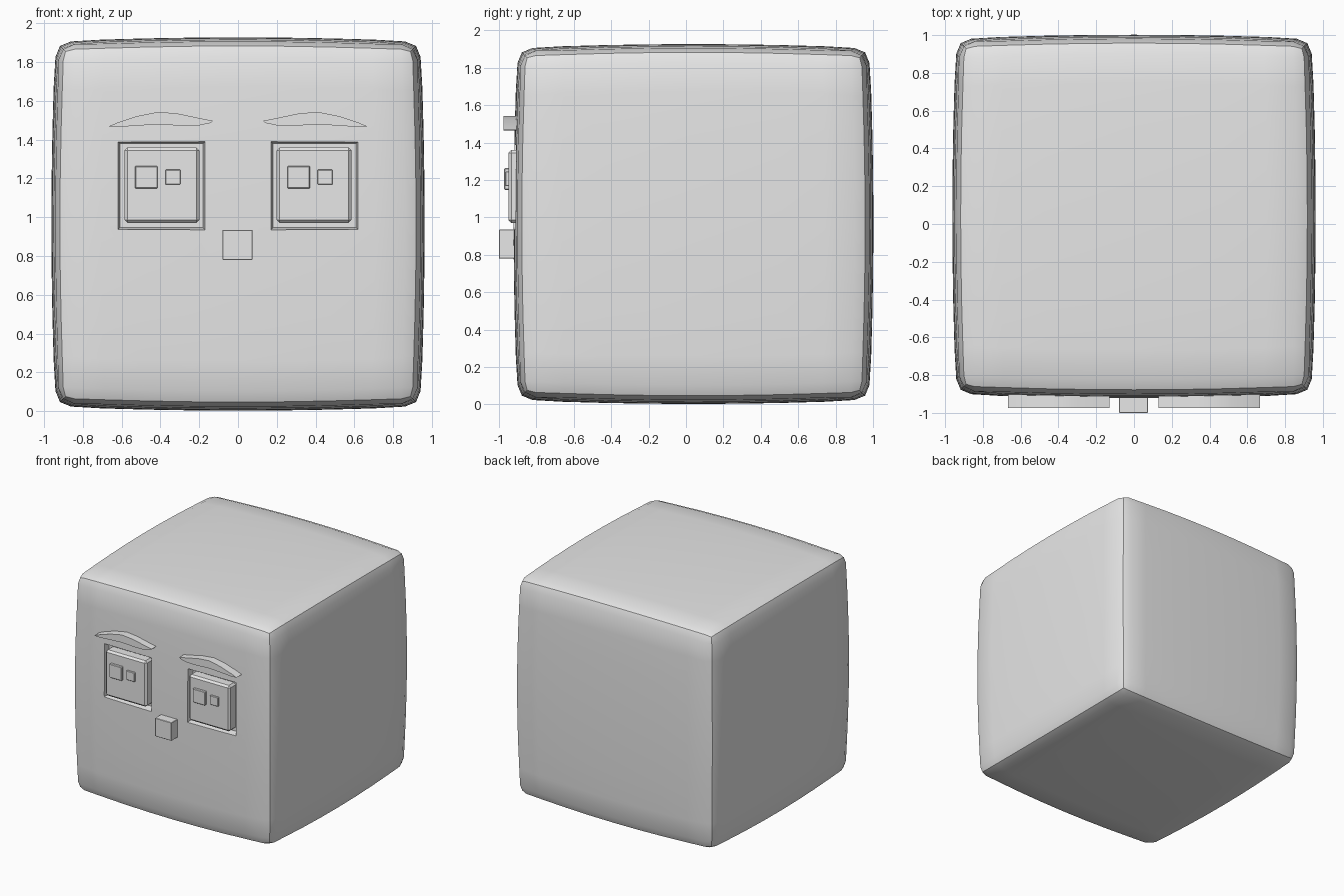
import bpy, bmesh, math
from mathutils import Vector

if "Cube" in bpy.data.objects:
    bpy.data.objects.remove(bpy.data.objects["Cube"], do_unlink=True)

# Single plain material
grey = bpy.data.materials.new("light grey")
grey.use_nodes = True
colour = (0.8, 0.8, 0.8, 1)
grey.diffuse_color = colour
grey.node_tree.nodes["Principled BSDF"].inputs["Base Color"].default_value = colour


def finish(name, bm, bevel=0.0, segments=1):
    """Optionally bevel the hard edges, then make an object."""
    if bevel:
        hard = [e for e in bm.edges if e.calc_face_angle(0) > math.radians(50)]
        bmesh.ops.bevel(bm, geom=hard, offset=bevel, segments=segments,
                        profile=0.5, affect='EDGES')
    bmesh.ops.recalc_face_normals(bm, faces=bm.faces)
    mesh = bpy.data.meshes.new(name)
    bm.to_mesh(mesh)
    bm.free()
    mesh.materials.append(grey)
    obj = bpy.data.objects.new(name, mesh)
    bpy.context.collection.objects.link(obj)
    return obj


def select(obj):
    bpy.ops.object.select_all(action='DESELECT')
    obj.select_set(True)
    bpy.context.view_layer.objects.active = obj


def box(name, x, y, z, bevel=0.0, taper=1.0):
    """Box from (min, max) ranges; taper scales its back end."""
    bm = bmesh.new()
    bmesh.ops.create_cube(bm, size=1)
    mid = Vector([sum(r) / 2 for r in (x, y, z)])
    size = Vector([r[1] - r[0] for r in (x, y, z)])
    for v in bm.verts:
        k = taper if v.co.y > 0 else 1.0
        v.co = mid + Vector((v.co.x * size.x * k, v.co.y * size.y,
                             v.co.z * size.z * k))
    return finish(name, bm, bevel)


# Head: a cube with bulging sides and rounded edges
CENTRE = Vector((0, 0.04, 0.965))
bm = bmesh.new()
bmesh.ops.create_cube(bm, size=2)
bmesh.ops.subdivide_edges(bm, edges=bm.edges[:], cuts=7, use_grid_fill=True)
for v in bm.verts:
    u = v.co.copy()
    total = u.length_squared
    v.co = CENTRE + Vector([c * (0.962 - 0.021 * (total - c * c)) for c in u])
head = finish("head", bm, bevel=0.08, segments=2)

# Eye sockets cut into the front of the head
for side in (-1, 1):
    cutter = box("socket_cutter", (side * 0.395 - 0.23, side * 0.395 + 0.23),
                 (-0.95, -0.86), (0.93, 1.395), taper=0.93)
    cutter.hide_render = True
    cut = head.modifiers.new("socket", 'BOOLEAN')
    cut.operation = 'DIFFERENCE'
    cut.solver = 'EXACT'
    cut.object = cutter
    select(head)
    bpy.ops.object.modifier_apply(modifier=cut.name)
    bpy.data.objects.remove(cutter, do_unlink=True)
select(head)
bpy.ops.object.shade_smooth_by_angle(angle=math.radians(40))

# Eyes: a bevelled plate with a large and a small raised square
for label, side in (("right", -1), ("left", 1)):
    cx = side * 0.392
    box(label + "_eye", (cx - 0.193, cx + 0.193), (-0.95, -0.85),
        (0.97, 1.36), bevel=0.016)
    box(label + "_pupil", (cx - 0.138, cx - 0.022), (-0.972, -0.94),
        (1.148, 1.264), bevel=0.004)
    box(label + "_eye_glint", (cx + 0.018, cx + 0.095), (-0.966, -0.94),
        (1.168, 1.245), bevel=0.003)

# Eyebrows: a shallow arch, mirrored across the face
BROW = [(0.13, 1.497), (0.2, 1.511), (0.31, 1.534), (0.41, 1.543), (0.52, 1.521),
        (0.62, 1.488), (0.668, 1.468), (0.62, 1.465), (0.52, 1.472),
        (0.41, 1.478), (0.28, 1.471), (0.2, 1.473), (0.14, 1.486)]
for label, side in (("right", -1), ("left", 1)):
    bm = bmesh.new()
    face = bm.faces.new([bm.verts.new((side * x, -0.975, z)) for x, z in BROW])
    back = bmesh.ops.extrude_face_region(bm, geom=[face])["geom"]
    for v in back:
        if isinstance(v, bmesh.types.BMVert):
            v.co.y = -0.88
    if face.is_valid and len(bm.faces) == len(BROW) + 1:
        bm.faces.new([v for v in bm.verts if v.co.y < -0.95])
    brow = finish(label + "_eyebrow", bm)
    select(brow)
    bpy.ops.object.shade_smooth_by_angle(angle=math.radians(40))

# Nose
box("nose", (-0.08, 0.075), (-1.0, -0.88), (0.78, 0.935), bevel=0.003)
